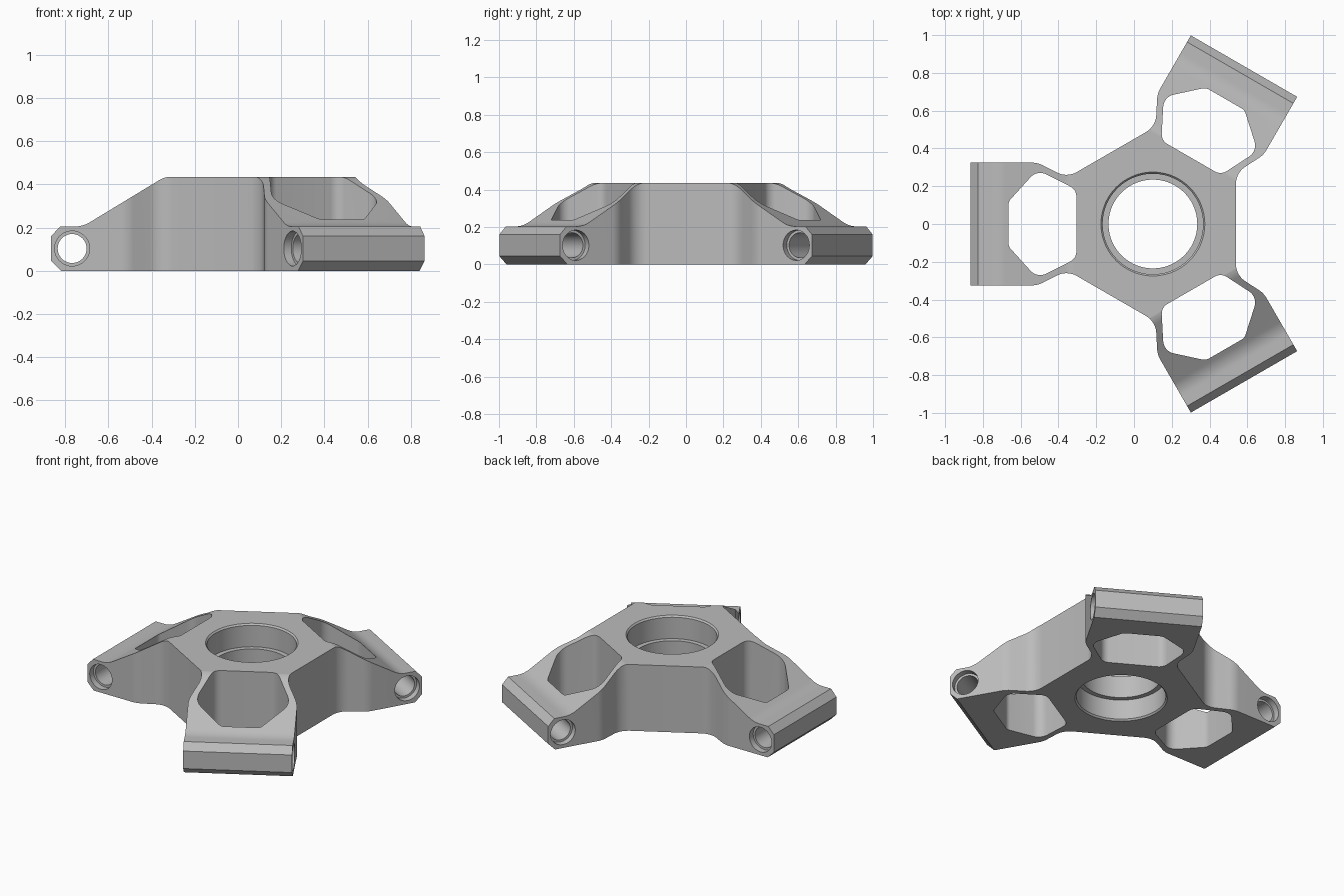
import bpy, bmesh, math
from mathutils import Vector, Matrix

cube = bpy.data.objects.get("Cube")
if cube:
    bpy.data.objects.remove(cube, do_unlink=True)

TOP = 0.435
HUB = Matrix.Translation((0.1, 0, 0))
ARM_ANGLES = [math.radians(a) for a in (-60, 60, 180)]


def rounded(corners, steps=8):
    """Fillet a closed 2D polygon given as (x, y, radius) corners."""
    pts = []
    for i, (x, y, r) in enumerate(corners):
        p = Vector((x, y))
        a = Vector(corners[i - 1][:2]) - p
        b = Vector(corners[(i + 1) % len(corners)][:2]) - p
        if r == 0:
            pts.append(p)
            continue
        a.normalize()
        b.normalize()
        half = a.angle(b) / 2
        centre = p + (a + b).normalized() * (r / math.sin(half))
        start = p + a * (r / math.tan(half)) - centre
        end = p + b * (r / math.tan(half)) - centre
        sweep = math.atan2(start.cross(end), start.dot(end))
        for k in range(steps + 1):
            t = sweep * k / steps
            pts.append(centre + Matrix.Rotation(t, 2) @ start)
    return pts


def finish(name, bm, matrix):
    bmesh.ops.recalc_face_normals(bm, faces=bm.faces)
    mesh = bpy.data.meshes.new(name)
    bm.transform(matrix)
    bm.to_mesh(mesh)
    bm.free()
    ob = bpy.data.objects.new(name, mesh)
    bpy.context.collection.objects.link(ob)
    return ob


def prism(name, pts, low, high, matrix):
    """Extrude a 2D outline along local z."""
    bm = bmesh.new()
    face = bm.faces.new([bm.verts.new((p.x, p.y, low)) for p in pts])
    grown = bmesh.ops.extrude_face_region(bm, geom=[face])["geom"]
    verts = [g for g in grown if isinstance(g, bmesh.types.BMVert)]
    bmesh.ops.translate(bm, verts=verts, vec=(0, 0, high - low))
    return finish(name, bm, matrix)


def lathe(name, profile, sides, matrix):
    """Turn a (radius, z) profile around local z and cap both ends."""
    bm = bmesh.new()
    rings = []
    for r, z in profile:
        angles = [math.tau * k / sides for k in range(sides)]
        rings.append([bm.verts.new((r * math.cos(a), r * math.sin(a), z)) for a in angles])
    for lo, hi in zip(rings, rings[1:]):
        for k in range(sides):
            n = (k + 1) % sides
            bm.faces.new((lo[k], lo[n], hi[n], hi[k]))
    bm.faces.new(rings[0])
    bm.faces.new(rings[-1])
    return finish(name, bm, matrix)


# Three-armed outline, arms left overlong so the tip cutter trims them
half_arm = [(0.455, 0.245, 0.11), (0.61, 0.325, 0.13), (1.0, 0.325, 0)]
arm = [(u, -v, r) for u, v, r in half_arm] + half_arm[::-1]
outline = []
for angle in ARM_ANGLES:
    for u, v, r in arm:
        p = Matrix.Rotation(angle, 2) @ Vector((u, v))
        outline.append((p.x, p.y, r))
bracket = prism("three_arm_bracket", rounded(outline), 0, TOP, HUB)

# Stepped centre bore with a lip between two seats
bore = [(0.275, -0.05), (0.275, 0), (0.266, 0.01), (0.266, 0.14), (0.235, 0.14),
        (0.235, 0.285), (0.266, 0.285), (0.266, TOP - 0.01), (0.275, TOP), (0.275, 0.5)]
cutters = [lathe("bore_cutter", bore, 72, HUB)]

# Arm cutters: sloped top with chamfered tip, window, and pin hole
slope = rounded([(0.3, TOP + 0.002, 0), (0.436, TOP + 0.002, 0.13), (0.82, 0.204, 0.15),
                 (0.925, 0.204, 0), (0.965, 0.16, 0), (0.965, 0.045, 0), (0.915, -0.005, 0),
                 (0.915, -0.2, 0), (1.2, -0.2, 0), (1.2, 0.7, 0), (0.3, 0.7, 0)])
half_window = [(0.405, 0.182, 0.06), (0.612, 0.287, 0.07), (0.765, 0.118, 0.05)]
window = rounded([(u, -v, r) for u, v, r in half_window] + half_window[::-1])
pin_half = [(0.081, 0.45), (0.081, 0.285), (0.067, 0.285)]
pin = [(r, -z) for r, z in pin_half] + pin_half[::-1]
upright = Matrix.Rotation(math.pi / 2, 4, "X")
for angle in ARM_ANGLES:
    turn = HUB @ Matrix.Rotation(angle, 4, "Z")
    cutters.append(prism("slope_cutter", slope, -0.5, 0.5, turn @ upright))
    cutters.append(prism("window_cutter", window, -0.1, 0.6, turn))
    pin_axis = Matrix.Translation((0.868, 0, 0.103)) @ upright
    cutters.append(lathe("pin_cutter", pin, 40, turn @ pin_axis))

# Cut everything, then drop the cutters
for cutter in cutters:
    cutter.hide_render = True
    mod = bracket.modifiers.new("cut", "BOOLEAN")
    mod.operation = "DIFFERENCE"
    mod.solver = "EXACT"
    mod.object = cutter
bpy.ops.object.select_all(action="DESELECT")
bpy.context.view_layer.objects.active = bracket
bracket.select_set(True)
for mod in list(bracket.modifiers):
    bpy.ops.object.modifier_apply(modifier=mod.name)
for cutter in cutters:
    bpy.data.objects.remove(cutter, do_unlink=True)

# Plain grey finish
grey = bpy.data.materials.new("machined_grey")
grey.use_nodes = True
colour = (0.5, 0.5, 0.5, 1)
grey.diffuse_color = colour
grey.node_tree.nodes["Principled BSDF"].inputs["Base Color"].default_value = colour
bracket.data.materials.clear()
bracket.data.materials.append(grey)
bpy.ops.object.shade_smooth_by_angle(angle=math.radians(25))
